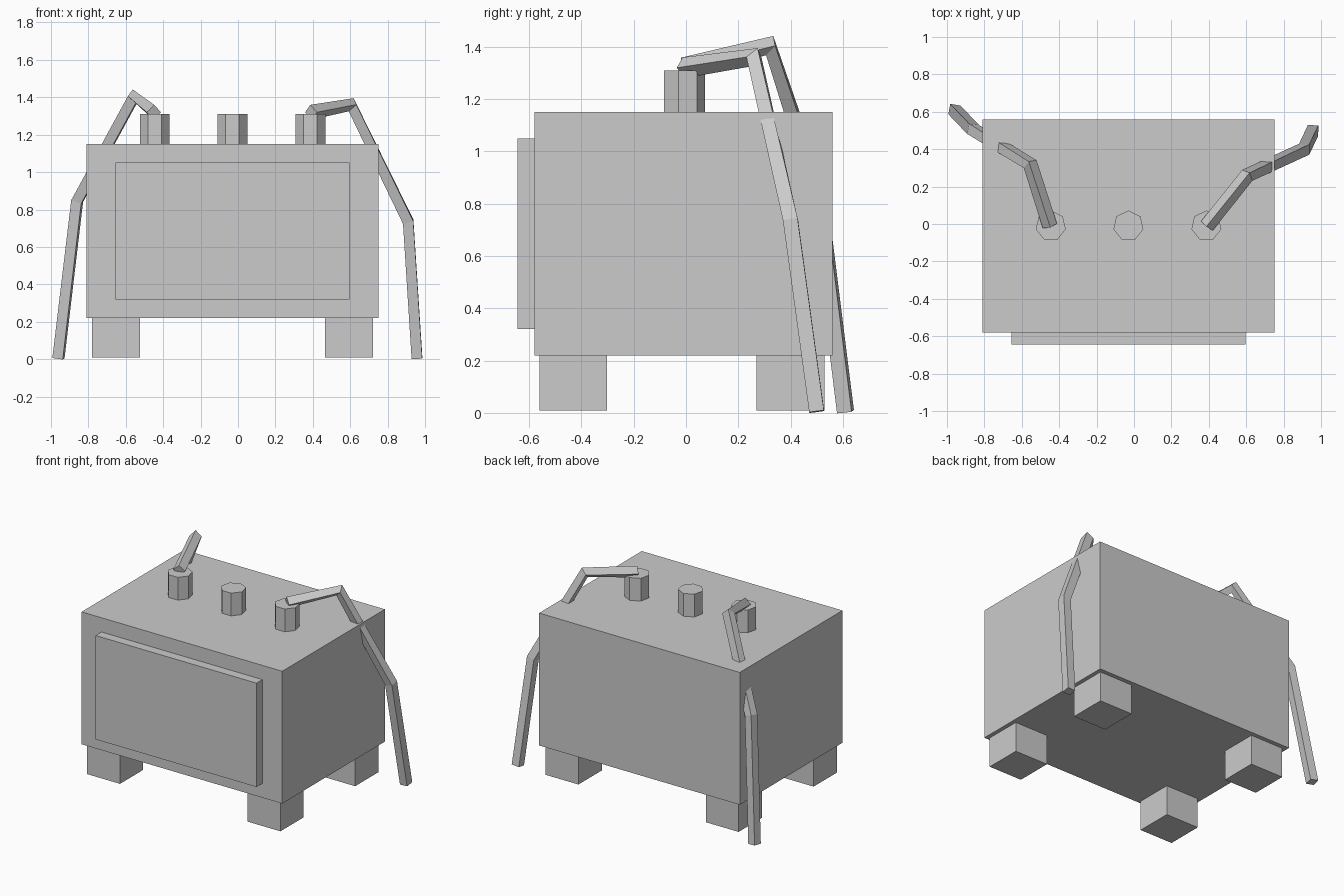
import bpy
import math

if "Cube" in bpy.data.objects:
    bpy.data.objects.remove(bpy.data.objects["Cube"])


def box(name, x, y, z):
    """Box from (min, max) ranges on each axis."""
    mid = [(a + b) / 2 for a, b in (x, y, z)]
    bpy.ops.mesh.primitive_cube_add(size=1, location=mid)
    ob = bpy.context.object
    ob.name = name
    ob.scale = [b - a for a, b in (x, y, z)]
    bpy.ops.object.transform_apply(location=False, rotation=False, scale=True)
    return ob


def cable(name, points):
    """Four-sided bent tube along a short path."""
    cu = bpy.data.curves.new(name, 'CURVE')
    cu.dimensions = '3D'
    cu.bevel_depth = 0.04
    cu.bevel_resolution = 0
    cu.use_fill_caps = True
    sp = cu.splines.new('POLY')
    sp.use_smooth = False
    sp.points.add(len(points) - 1)
    for p, co in zip(sp.points, points):
        p.co = (*co, 1)
    ob = bpy.data.objects.new(name, cu)
    bpy.context.collection.objects.link(ob)
    return ob


# Main cabinet and raised front panel
box("cabinet", (-0.81, 0.75), (-0.58, 0.56), (0.22, 1.15))
box("front_panel", (-0.655, 0.595), (-0.645, -0.58), (0.32, 1.05))

# Four block feet
for side, x in (("left", (-0.78, -0.525)), ("right", (0.465, 0.722))):
    for end, y in (("front", (-0.56, -0.303)), ("back", (0.27, 0.53))):
        box(f"{end}_{side}_foot", x, y, (0.01, 0.22))

# Three seven-sided terminals on top, one corner pointing back
for name, x in (("left", -0.445), ("middle", -0.03), ("right", 0.387)):
    bpy.ops.mesh.primitive_cylinder_add(vertices=7, radius=0.082, depth=0.16,
                                        location=(x, -0.01, 1.23))
    bpy.context.object.name = f"{name}_terminal"

# Cables from the outer terminals to the ground
cable("left_cable", [(-0.45, -0.01, 1.32), (-0.555, 0.32, 1.405),
                     (-0.86, 0.505, 0.845), (-0.96, 0.61, 0.005)])
cable("right_cable", [(0.39, -0.01, 1.32), (0.605, 0.26, 1.36),
                      (0.91, 0.40, 0.735), (0.957, 0.50, 0.005)])
